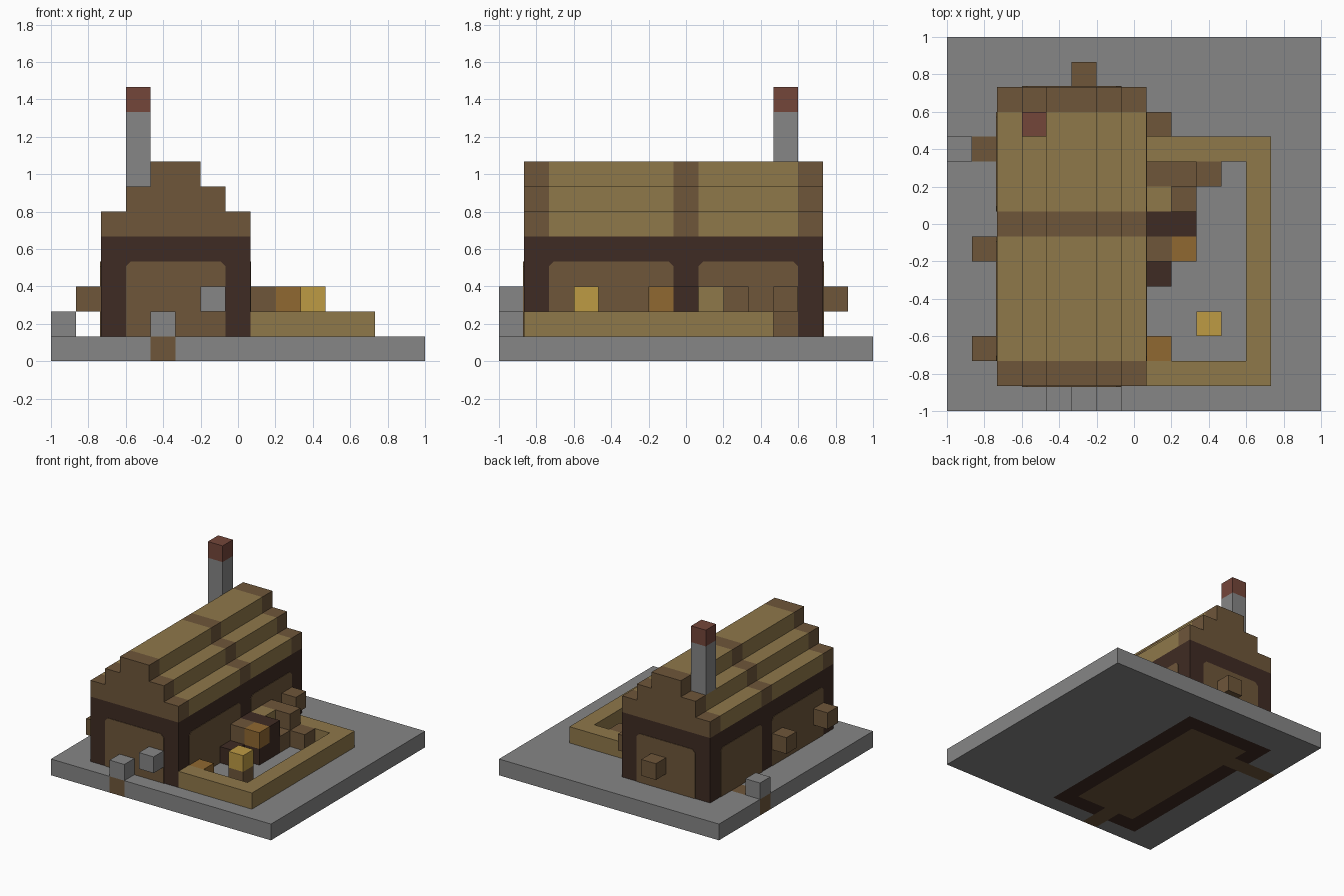
import bpy
import bmesh
from mathutils import Vector

U = 2 / 15          # one block; the plan is 15 x 15 blocks
HALF = Vector((1, 1, 0))

if "Cube" in bpy.data.objects:
    bpy.data.objects.remove(bpy.data.objects["Cube"], do_unlink=True)


def material(name, hexcode):
    srgb = [int(hexcode[n:n + 2], 16) / 255 for n in (0, 2, 4)]
    colour = [((c + 0.055) / 1.055) ** 2.4 for c in srgb] + [1]
    mat = bpy.data.materials.new(name)
    mat.use_nodes = True
    mat.diffuse_color = colour
    mat.node_tree.nodes["Principled BSDF"].inputs["Base Color"].default_value = colour
    return mat


stone = material("grey stone", "868686")
plank = material("brown plank", "6E563A")
timber = material("dark timber", "3F2B23")
thatch = material("tan thatch", "8F784A")
brick = material("red brick", "74463A")
copper = material("orange wood", "906831")
gold = material("yellow gold", "BD9B44")


def finish(name, bm, *mats):
    bmesh.ops.recalc_face_normals(bm, faces=bm.faces)
    mesh = bpy.data.meshes.new(name)
    bm.to_mesh(mesh)
    bm.free()
    for m in mats:
        mesh.materials.append(m)
    obj = bpy.data.objects.new(name, mesh)
    bpy.context.collection.objects.link(obj)
    return obj


def box(name, low, mat, size=(1, 1, 1)):
    """Box given by its lowest block and its size in blocks."""
    bm = bmesh.new()
    bmesh.ops.create_cube(bm, size=1)
    for v in bm.verts:
        v.co = Vector([(lo + (c + 0.5) * s) * U for lo, c, s in zip(low, v.co, size)]) - HALF
    return finish(name, bm, mat)


def wall_panel(name, axis, plane, side, start, end):
    """Thin panel with clipped upper corners, lying on a wall."""
    r, bottom, top = 0.2, 1, 4
    outline = [(start, bottom), (end, bottom), (end, top - r), (end - r, top),
               (start + r, top), (start, top - r)]
    bm = bmesh.new()
    verts = []
    for a, z in outline:
        p = (plane, a, z) if axis == 0 else (a, plane, z)
        verts.append(bm.verts.new(Vector(p) * U - HALF))
    face = bm.faces.new(verts)
    out = bmesh.ops.extrude_face_region(bm, geom=[face])["geom"]
    for v in out:
        if isinstance(v, bmesh.types.BMVert):
            v.co[axis] += side * 0.004
    return finish(name, bm, plank)


# Ground slab: stone, with the house floor and two paths coloured by cell
def ground_colour(i, j):
    if (i == 4 and j < 2) or (j == 10 and i < 3):
        return 1
    if 3 <= i <= 6 and 2 <= j <= 11:
        return 1
    return 2 if 2 <= i <= 7 and 1 <= j <= 12 else 0


bm = bmesh.new()
bmesh.ops.create_grid(bm, x_segments=15, y_segments=15, size=1)
bottom = bm.faces[:]
up = bmesh.ops.extrude_face_region(bm, geom=bottom, use_keep_orig=True)["geom"]
bmesh.ops.translate(bm, vec=(0, 0, U), verts=[g for g in up if isinstance(g, bmesh.types.BMVert)])
bmesh.ops.recalc_face_normals(bm, faces=bm.faces)
for f in bm.faces:
    p = f.calc_center_median() - f.normal * 0.01
    f.material_index = ground_colour(int((p.x + 1) / U), int((p.y + 1) / U))
finish("ground_slab", bm, stone, plank, timber)

# House walls with plank panels between the timbers
box("house_walls", (2, 1, 1), timber, (6, 12, 4))
wall_panel("front_panel", 1, 1, -1, 3, 7)
wall_panel("back_panel", 1, 13, 1, 3, 7)
for name, plane, side in (("right", 2, -1), ("left", 8, 1)):
    wall_panel(name + "_front_panel", 0, plane, side, 2, 7)
    wall_panel(name + "_back_panel", 0, plane, side, 8, 12)

# Stepped roof: plank ribs at the ends and middle, thatch between
for step in range(3):
    x, width, z = 2 + step, 6 - 2 * step, 5 + step
    for part, y, depth, mat in (("front_rib", 1, 1, plank), ("front_thatch", 2, 5, thatch),
                                ("middle_rib", 7, 1, plank), ("back_thatch", 8, 4, thatch),
                                ("back_rib", 12, 1, plank)):
        box(f"roof_{part}_{step + 1}", (x, y, z), mat, (width, depth, 1))

# Chimney
box("chimney_shaft", (3, 11, 7), stone, (1, 1, 3))
box("chimney_cap", (3, 11, 10), brick)

# Low yard fence
box("fence_front", (8, 1, 1), thatch, (4, 1, 1))
box("fence_back", (8, 10, 1), thatch, (4, 1, 1))
box("fence_side", (12, 1, 1), thatch, (1, 10, 1))

# Stone posts and signs in front of and beside the house
box("front_path_stone", (4, 0, 1), stone)
box("front_lantern", (6, 0, 2), stone)
box("side_path_stone", (0, 10, 1), stone)

# Window boxes on the outer walls
box("back_window", (5, 13, 2), plank)
box("right_window_front", (1, 2, 2), plank)
box("right_window_middle", (1, 6, 2), plank)
box("left_window_back", (8, 11, 2), plank)

# Yard furniture
box("bench_base", (8, 6, 1), timber, (2, 1, 1))
box("bench_step", (8, 5, 1), timber)
box("bench_back", (8, 7, 1), timber, (2, 1, 2))
box("bench_shelf", (8, 6, 2), plank)
box("bench_tool", (9, 6, 2), copper)
box("table_top", (8, 9, 2), plank, (2, 1, 1))
box("table_cloth", (8, 8, 2), thatch)
box("table_seat", (9, 8, 1), plank)
box("table_stool", (10, 9, 1), plank)
box("corner_crate", (8, 2, 1), copper)
box("stand_post", (10, 3, 1), plank)
box("stand_top", (10, 3, 2), gold)
